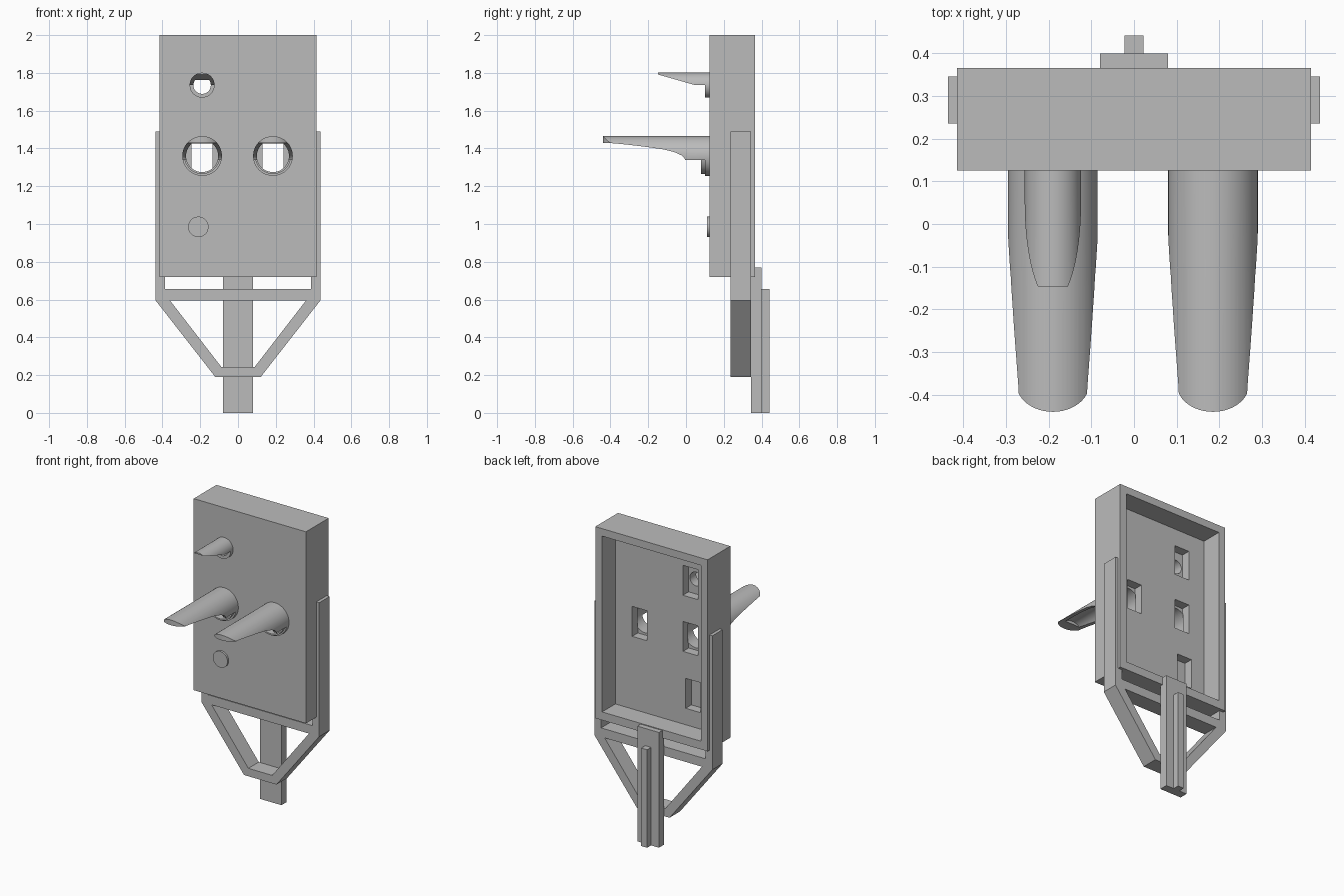
import bpy, bmesh, math

if "Cube" in bpy.data.objects:
    bpy.data.objects.remove(bpy.data.objects["Cube"])

grey = bpy.data.materials.new("housing_grey")
grey.diffuse_color = (0.5, 0.5, 0.5, 1)
grey.use_nodes = True
grey.node_tree.nodes["Principled BSDF"].inputs["Base Color"].default_value = grey.diffuse_color


def prism(name, pts, axis, a, b):
    """Extrude a 2D outline along an axis from a to b."""
    place = {"x": lambda p, t: (t, p[0], p[1]),
             "y": lambda p, t: (p[0], t, p[1]),
             "z": lambda p, t: (p[0], p[1], t)}[axis]
    bm = bmesh.new()
    lo = [bm.verts.new(place(p, a)) for p in pts]
    hi = [bm.verts.new(place(p, b)) for p in pts]
    bm.faces.new(lo)
    bm.faces.new(hi)
    n = len(pts)
    for i in range(n):
        j = (i + 1) % n
        bm.faces.new((lo[i], lo[j], hi[j], hi[i]))
    bmesh.ops.recalc_face_normals(bm, faces=bm.faces)
    me = bpy.data.meshes.new(name)
    bm.to_mesh(me)
    bm.free()
    me.materials.append(grey)
    ob = bpy.data.objects.new(name, me)
    bpy.context.collection.objects.link(ob)
    return ob


def box(name, x0, x1, y0, y1, z0, z1):
    return prism(name, [(x0, z0), (x1, z0), (x1, z1), (x0, z1)], "y", y0, y1)


def disc(name, x, z, r, y0, y1, n=64):
    pts = [(x + r * math.cos(2 * math.pi * i / n), z + r * math.sin(2 * math.pi * i / n))
           for i in range(n)]
    return prism(name, pts, "y", y0, y1)


def boolean(ob, cutter, op="DIFFERENCE"):
    """Apply a boolean and discard the cutter."""
    cutter.hide_render = True
    mod = ob.modifiers.new("cut", "BOOLEAN")
    mod.operation, mod.object, mod.solver = op, cutter, "EXACT"
    bpy.context.view_layer.objects.active = ob
    bpy.ops.object.modifier_apply(modifier=mod.name)
    bpy.data.objects.remove(cutter)


def smooth(ob):
    bpy.ops.object.select_all(action="DESELECT")
    ob.select_set(True)
    bpy.context.view_layer.objects.active = ob
    bpy.ops.object.shade_smooth_by_angle(angle=math.radians(30))


# Housing: shallow tray open at the back
FRONT, BACK = 0.125, 0.365
housing = box("housing", -0.415, 0.415, FRONT, BACK, 0.72, 2.0)
boolean(housing, box("cavity", -0.365, 0.365, 0.225, 0.5, 0.775, 1.95))

# Lamp pockets in the inner wall, and round openings in the front
for x, z, bore in [(-0.19, 1.36, 0.085), (0.185, 1.36, 0.085),
                   (-0.19, 1.735, 0.046), (-0.21, 0.985, 0)]:
    boolean(housing, box("pocket", x - 0.055, x + 0.055, 0.165, 0.3, z - 0.1, z + 0.1))
    if bore:
        boolean(housing, disc("opening", x, z, bore, 0.0, 0.17))


def hood(name, x, z, r, bore, bore_end, tip, under, plan=None):
    """Cylindrical visor whose underside follows a side profile."""
    ob = disc(name, x, z, r, tip, FRONT + 0.001)
    side = under + [(0.10, under[-1][1]), (0.10, z - 0.2), (0.2, z - 0.2),
                    (0.2, z + 0.2), (under[0][0], z + 0.2)]
    boolean(ob, prism("side_cut", side, "x", x - 0.3, x + 0.3), "INTERSECT")
    if plan:
        boolean(ob, prism("plan_cut", plan, "z", z - 0.3, z + 0.3), "INTERSECT")
    boolean(ob, disc("bore", x, z, bore, bore_end, 0.2))
    smooth(ob)


# Two long hoods with rounded tips, each with an inner collar
under_long = [(-0.46, 1.431), (-0.38, 1.427), (-0.3, 1.419), (-0.2, 1.407), (-0.12, 1.395),
              (-0.06, 1.38), (-0.025, 1.364), (-0.01, 1.35), (-0.005, 1.34), (0.08, 1.34)]
for side, x in (("left", -0.19), ("right", 0.185)):
    tip = [(x + 0.085 * math.cos(math.pi * (1 + i / 24)),
            -0.375 + 0.065 * math.sin(math.pi * (1 + i / 24))) for i in range(25)]
    plan = tip + [(x + 0.12, -0.2), (x + 0.12, 0.2), (x - 0.12, 0.2), (x - 0.12, -0.2)]
    hood(side + "_long_hood", x, 1.36, 0.105, 0.085, -0.36, -0.45, under_long, plan)
    collar = disc(side + "_collar", x, 1.36, 0.095, 0.08, FRONT + 0.001)
    boolean(collar, disc("bore", x, 1.36, 0.085, 0.0, 0.2))
    smooth(collar)

# Small upper hood with a straight slanted underside
hood("small_hood", -0.19, 1.735, 0.066, 0.046, -0.05, -0.2,
     [(-0.147, 1.791), (0.05, 1.735)])

# Blind button below the hoods
smooth(disc("button", -0.21, 0.985, 0.054, 0.112, FRONT + 0.005))

# Bracket: two arms, crossbar and a tapered yoke with a trapezoid opening
Y0, Y1 = 0.235, 0.345
outline = [(-0.12, 0.19), (0.12, 0.19), (0.436, 0.595), (0.436, 1.49), (0.386, 1.49),
           (0.386, 0.655), (-0.386, 0.655), (-0.386, 1.49), (-0.436, 1.49), (-0.436, 0.595)]
bracket = prism("bracket", outline, "y", Y0, Y1)
boolean(bracket, prism("yoke_opening", [(-0.088, 0.243), (0.088, 0.243),
                                        (0.36, 0.595), (-0.36, 0.595)], "y", 0, 0.6))

# Mounting post with a rear rib
box("post", -0.08, 0.08, 0.344, 0.40, 0.0, 0.77)
box("post_rib", -0.022, 0.022, 0.399, 0.442, 0.0, 0.655)
